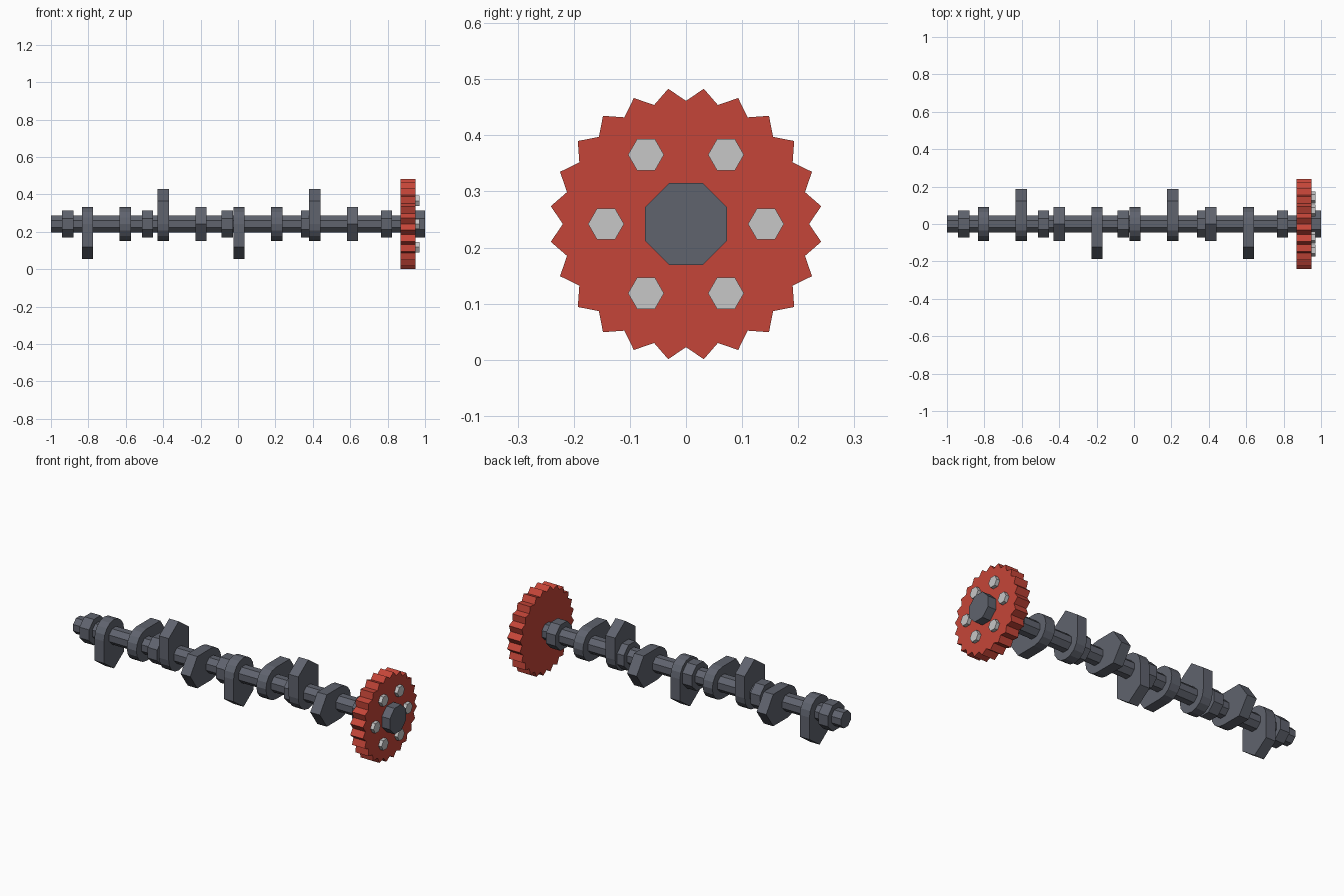
import bpy, bmesh
from math import sin, cos, pi, radians

if "Cube" in bpy.data.objects:
    bpy.data.objects.remove(bpy.data.objects["Cube"])

AXIS_Z = 0.242


def material(name, rgb):
    mat = bpy.data.materials.new(name)
    mat.use_nodes = True
    mat.diffuse_color = (*rgb, 1)
    mat.node_tree.nodes["Principled BSDF"].inputs["Base Color"].default_value = (*rgb, 1)
    return mat


steel = material("dark steel", (0.115, 0.125, 0.155))
red = material("gear red", (0.56, 0.06, 0.04))
silver = material("bolt silver", (0.57, 0.57, 0.57))


def ring(sides, radius, start=0.0):
    """Regular polygon as (y, z) points."""
    return [(radius * cos(start + 2 * pi * i / sides),
             radius * sin(start + 2 * pi * i / sides)) for i in range(sides)]


def extrude_x(name, profile, x0, x1, mat, turn=0.0, cy=0.0, cz=0.0):
    """Solid with a (y, z) profile, turned about the axis, between x0 and x1."""
    bm = bmesh.new()
    c, s = cos(turn), sin(turn)
    verts = [bm.verts.new((x0, cy + y * c - z * s, AXIS_Z + cz + y * s + z * c))
             for y, z in profile]
    face = bm.faces.new(verts)
    moved = bmesh.ops.extrude_face_region(bm, geom=[face])["geom"]
    bmesh.ops.translate(bm, vec=(x1 - x0, 0, 0),
                        verts=[v for v in moved if isinstance(v, bmesh.types.BMVert)])
    bmesh.ops.recalc_face_normals(bm, faces=bm.faces)
    mesh = bpy.data.meshes.new(name)
    bm.to_mesh(mesh)
    bm.free()
    mesh.materials.append(mat)
    obj = bpy.data.objects.new(name, mesh)
    bpy.context.collection.objects.link(obj)
    return obj


# Shaft, bearing journals and end hub, all eight-sided
extrude_x("shaft", ring(8, 0.048, pi / 8), -1.0, 0.96, steel)
journal = ring(8, 0.079, pi / 8)
for i in range(5):
    x = -0.91 + 0.426 * i
    extrude_x(f"journal_{i + 1}", journal, x - 0.03, x + 0.03, steel)
extrude_x("end_hub", journal, 0.94, 1.0, steel)

# Cam lobes: round base below, straight flanks and a ridged tip above
R = 0.09
lobe = [(R * cos(pi + pi * i / 8), R * sin(pi + pi * i / 8)) for i in range(9)]
lobe += [(R, 0.124), (0, 0.187), (-R, 0.124)]
turns = (180, -90, 0, 90)   # down, back, up, front
for i in range(8):
    x = -0.805 + 0.2025 * i
    extrude_x(f"cam_lobe_{i + 1}", lobe, x - 0.03, x + 0.03, steel,
              turn=radians(turns[i % 4]))

# Timing gear with pointed teeth
teeth = 24
gear = []
for i in range(teeth * 2):
    a = pi * i / teeth
    r = 0.243 if i % 2 else 0.2195
    gear.append((r * sin(a), r * cos(a)))
extrude_x("timing_gear", gear, 0.87, 0.95, red)

# Hexagonal bolt heads around the gear face
for i, (y, z) in enumerate(ring(6, 0.1425)):
    extrude_x(f"bolt_{i + 1}", ring(6, 0.032), 0.94, 0.97, silver, cy=y, cz=z)
